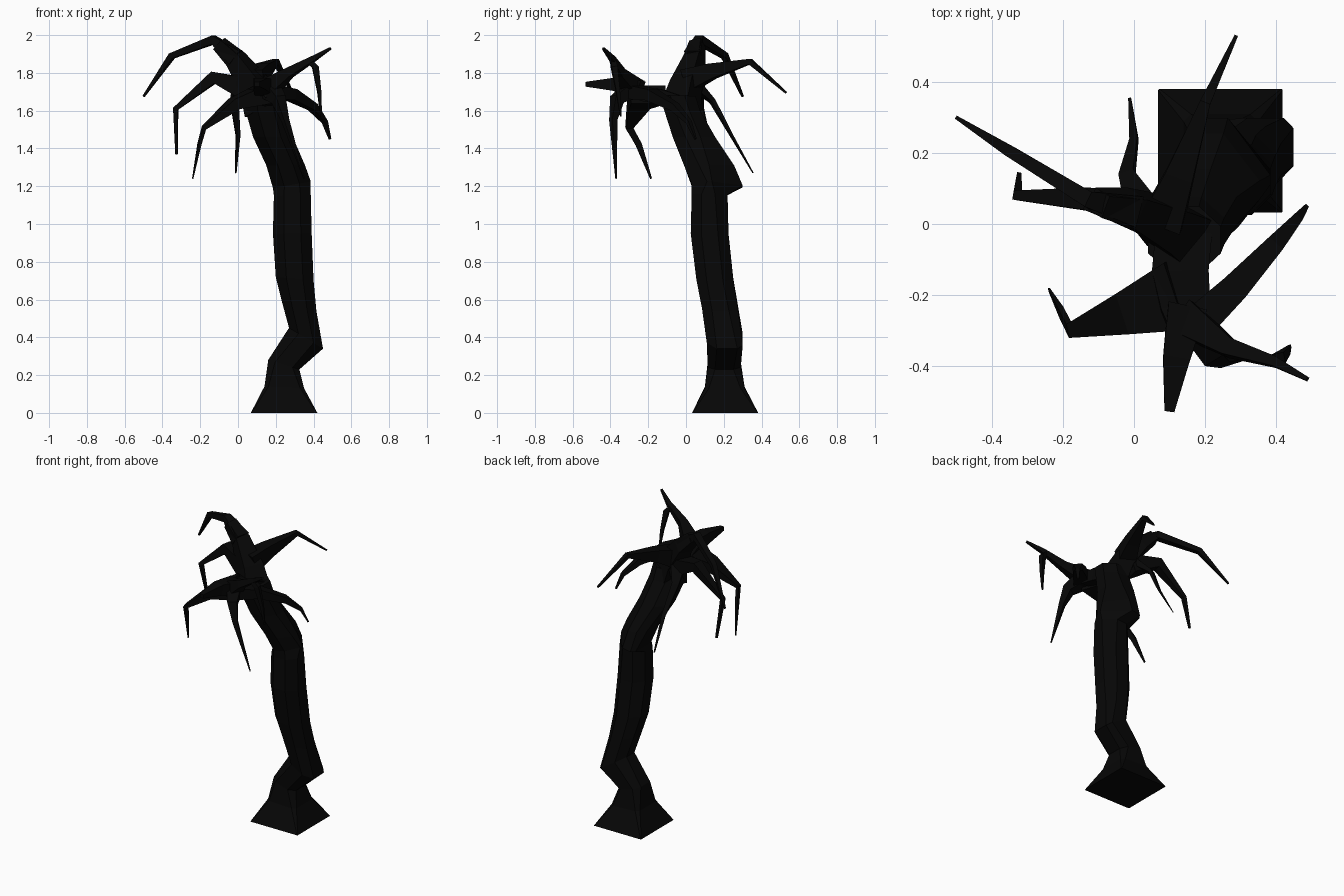
import bpy, bmesh
from mathutils import Vector

bark = bpy.data.materials.new("dark_bark")
bark.diffuse_color = (0.002, 0.002, 0.002, 1)


def skin(name, rings):
    """Join equal-sized rings into a closed flat-faced object."""
    bm = bmesh.new()
    loops = [[bm.verts.new(p) for p in ring] for ring in rings]
    n = len(loops[0])
    for a, b in zip(loops, loops[1:]):
        for i in range(n):
            j = (i + 1) % n
            bm.faces.new((a[i], a[j], b[j], b[i]))
    bm.faces.new(loops[0][::-1])
    bm.faces.new(loops[-1])
    bmesh.ops.recalc_face_normals(bm, faces=bm.faces)
    mesh = bpy.data.meshes.new(name)
    bm.to_mesh(mesh)
    bm.free()
    mesh.materials.append(bark)
    obj = bpy.data.objects.new(name, mesh)
    bpy.context.collection.objects.link(obj)
    return obj


def limb(name, path, flat=1.0):
    """Four-sided tapering limb along (x, y, z, half width) points."""
    pts = [Vector(p[:3]) for p in path]
    rings, side = [], None
    for i, p in enumerate(pts):
        t = (pts[min(i + 1, len(pts) - 1)] - pts[max(i - 1, 0)]).normalized()
        side = t.cross(Vector((0, 0, 1))) if side is None else side - t * side.dot(t)
        side.normalize()
        up = side.cross(t)
        r = path[i][3]
        rings.append([p + side * r * a + up * r * flat * b
                      for a, b in ((-1, -1), (1, -1), (1, 1), (-1, 1))])
    return skin(name, rings)


def chamfered(l, zl, r, zr, f, b, cut, cut_br, cut_bl):
    """Tilted rectangle ring with its corners cut by a fraction of each side."""
    out = []
    corners = [(0, 0, cut, 1), (1, 0, cut, 0), (1, 1, cut_br, 1), (0, 1, cut_bl, 0)]
    for u, v, c, along_y_first in corners:
        on_y = (u, v + c * (1 - 2 * v))
        on_x = (u + c * (1 - 2 * u), v)
        for s, t in ((on_y, on_x) if along_y_first else (on_x, on_y)):
            out.append((l + s * (r - l), f + t * (b - f), zl + s * (zr - zl)))
    return out


# Trunk: left x, left z, right x, right z, front y, back y, corner cuts
trunk = [
    (.068, .00, .42, .00, .032, .382, .01, .01, .01),
    (.14, .14, .35, .13, .10, .31, .1, .1, .1),
    (.16, .28, .325, .23, .115, .29, .22, .22, .22),
    (.27, .45, .45, .34, .11, .30, .28, .15, .28),
    (.235, .58, .415, .54, .085, .275, .28, .25, .28),
    (.20, .72, .40, .70, .055, .25, .28, .28, .28),
    (.185, .95, .39, .95, .025, .225, .28, .28, .28),
    (.19, 1.15, .385, 1.16, .03, .22, .28, .35, .28),
    (.185, 1.19, .385, 1.225, .03, .30, .3, .6, .1),
    (.15, 1.31, .355, 1.31, -.01, .255, .3, .5, .2),
    (.08, 1.46, .29, 1.46, -.07, .155, .3, .35, .25),
    (.04, 1.60, .255, 1.60, -.115, .075, .3, .3, .3),
    (.04, 1.67, .245, 1.68, -.14, .05, .3, .3, .3),
]
skin("trunk", [chamfered(*row) for row in trunk])

# Two forks at the top of the trunk
limb("back_fork", [(.14, -.03, 1.60, .08), (.09, .0, 1.73, .065),
                   (-.01, .045, 1.87, .045), (-.10, .06, 1.955, .033)])
limb("front_fork", [(.14, -.03, 1.64, .08), (.13, -.14, 1.675, .08),
                    (.145, -.24, 1.69, .07), (.16, -.32, 1.73, .05)], .5)

# Drooping branches on the back fork
limb("branch_far_left", [(-.01, .04, 1.88, .045), (-.13, .07, 1.975, .023),
                         (-.35, .205, 1.89, .016), (-.5, .3, 1.675, .005)])
limb("branch_left", [(.06, .02, 1.71, .06), (-.13, .07, 1.775, .032),
                     (-.33, .08, 1.61, .013), (-.325, .14, 1.37, .006)])
limb("branch_back_left", [(.03, .03, 1.75, .05), (-.02, .14, 1.65, .022),
                          (.0, .24, 1.47, .012), (-.012, .355, 1.27, .004)], .5)
limb("branch_back", [(.08, .01, 1.76, .06), (.13, .14, 1.81, .04),
                     (.20, .34, 1.86, .015), (.288, .53, 1.695, .005)])

# Branches on the front fork
limb("branch_front_left", [(.13, -.20, 1.685, .1), (-.02, -.25, 1.635, .06),
                           (-.18, -.30, 1.51, .02), (-.205, -.25, 1.42, .016),
                           (-.24, -.185, 1.24, .005)], .5)
limb("branch_front", [(.15, -.24, 1.71, .055), (.12, -.38, 1.74, .038),
                      (.10, -.53, 1.74, .014)], .9)
limb("branch_right_up", [(.15, -.27, 1.71, .05), (.27, -.35, 1.80, .025),
                         (.40, -.39, 1.875, .014), (.49, -.438, 1.93, .006)])
limb("twig_right", [(.38, -.385, 1.86, .014), (.41, -.38, 1.83, .016),
                    (.43, -.36, 1.70, .010), (.44, -.345, 1.57, .004)])
limb("branch_right", [(.17, -.29, 1.70, .05), (.28, -.185, 1.685, .04),
                      (.395, -.06, 1.62, .026), (.46, .015, 1.54, .014),
                      (.487, .05, 1.45, .006)], .75)
limb("branch_hanging", [(.17, -.28, 1.71, .045), (.215, -.365, 1.66, .03),
                        (.25, -.385, 1.55, .016), (.35, -.37, 1.24, .003)])
